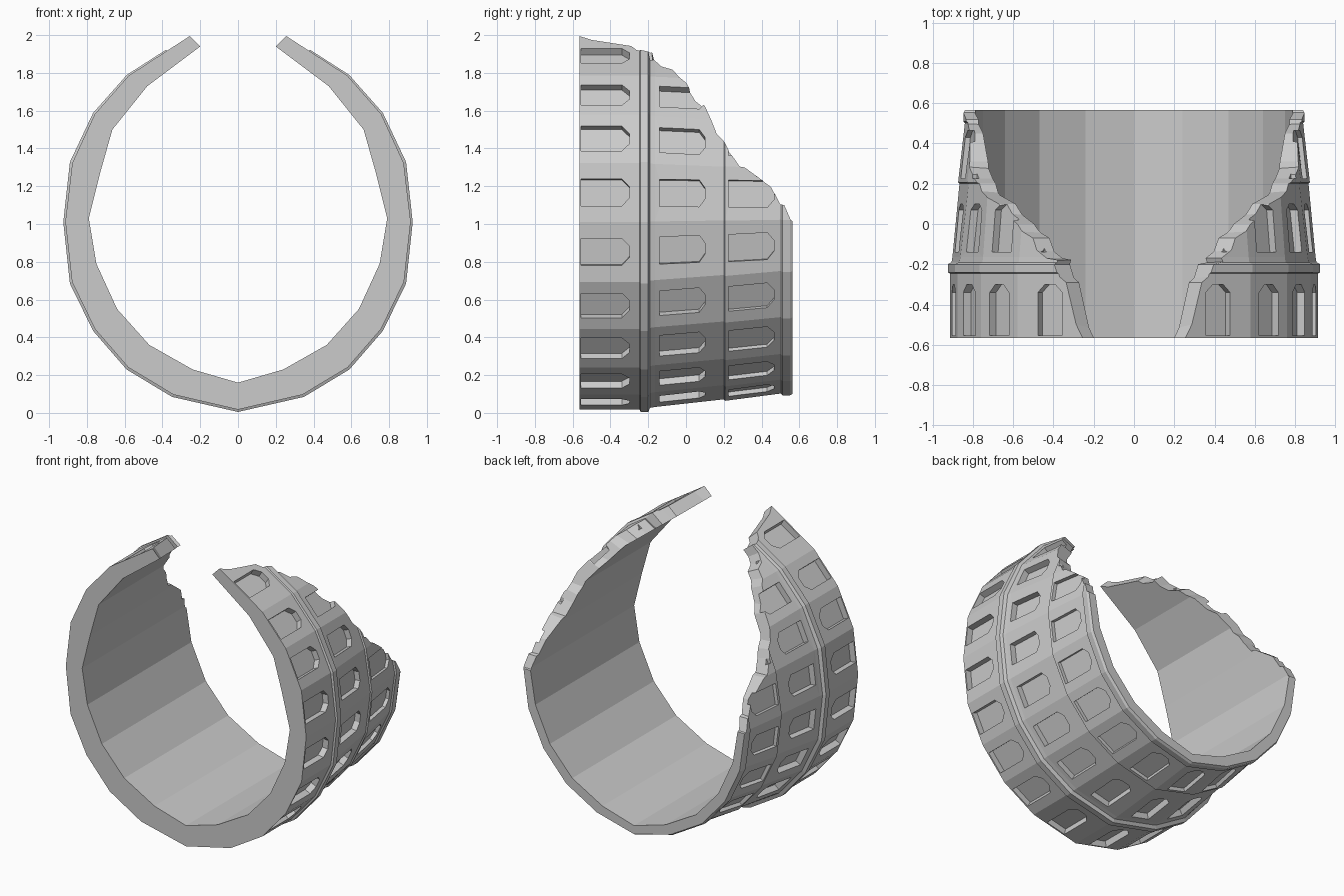
import bpy, bmesh
from mathutils import Vector

if "Cube" in bpy.data.objects:
    bpy.data.objects.remove(bpy.data.objects["Cube"])

stone = bpy.data.materials.new("pale grey stone")
stone.diffuse_color = (0.6, 0.6, 0.6, 1)
stone.use_nodes = True
stone.node_tree.nodes["Principled BSDF"].inputs["Base Color"].default_value = stone.diffuse_color

# Right half of the cuff cross-section (x, z), bottom to top; the last points close the ring
OUTER = [(0, .005), (.35, .085), (.59, .23), (.767, .434), (.89, .685), (.925, 1.01),
         (.89, 1.328), (.767, 1.588), (.588, 1.79), (.26, 2.0), (0, 2.165)]
INNER = [(0, .16), (.24, .23), (.47, .36), (.64, .55), (.75, .79), (.79, 1.03),
         (.73, 1.27), (.665, 1.5), (.48, 1.73), (.2, 1.94), (0, 2.09)]
# Wall thickness along the axis (y, share of full thickness): three tiers, a belt and a rim
TIERS = [(-.565, .92), (-.246, .92), (-.24, 1), (-.2, 1), (-.19, .86), (-.165, .83), (.2, .57),
         (.207, .62), (.502, .37), (.51, .43), (.55, .43), (.565, .38)]
# Broken edge: y, x and z on the outside, slope of the fracture across the wall
BREACH = [(-.6, .252, 2.005, 1), (-.565, .26, 2.0, 1), (-.29, .34, 1.945, .9), (-.2, .38, 1.9, .8),
          (-.17, .4, 1.85, .6), (-.07, .47, 1.8, .5), (0, .55, 1.735, .45), (.1, .66, 1.62, .35),
          (.2, .77, 1.44, .2), (.225, .79, 1.39, .2), (.31, .82, 1.3, .1), (.45, .83, 1.2, .1),
          (.52, .84, 1.1, 0), (.555, .84, 1.02, 0), (.6, .84, 1.0, 0)]


def share_at(y):
    for (y0, s0), (y1, s1) in zip(TIERS, TIERS[1:]):
        if y0 <= y <= y1:
            return s0 + (s1 - s0) * (y - y0) / (y1 - y0)


def wall_point(i, y, s):
    a, b = Vector(INNER[i]), Vector(OUTER[i])
    p = a.lerp(b, s)
    return Vector((p.x, y, p.y))


def finish(name, bm):
    bmesh.ops.recalc_face_normals(bm, faces=bm.faces[:])
    me = bpy.data.meshes.new(name)
    bm.to_mesh(me)
    bm.free()
    me.materials.append(stone)
    ob = bpy.data.objects.new(name, me)
    bpy.context.collection.objects.link(ob)
    return ob


def loft(bm, rings, closed):
    """Skin equal rings of points; either join the ends or cap them."""
    rows = [[bm.verts.new(p) for p in r] for r in rings]
    n = len(rows[0])
    for k in range(len(rows) if closed else len(rows) - 1):
        r, q = rows[k], rows[(k + 1) % len(rows)]
        for j in range(n):
            bm.faces.new((r[j], r[(j + 1) % n], q[(j + 1) % n], q[j]))
    if not closed:
        bm.faces.new(rows[0])
        bm.faces.new(rows[-1])


# Closed tiered ring, one section per corner
def section(i, side):
    pts = [wall_point(i, y, s) for y, s in TIERS]
    pts += [wall_point(i, TIERS[-1][0], 0), wall_point(i, TIERS[0][0], 0)]
    return [Vector((p.x * side, p.y, p.z)) for p in pts]


bm = bmesh.new()
n = len(OUTER)
loft(bm, [section(i, 1) for i in range(n)] + [section(i, -1) for i in range(n - 2, 0, -1)], True)
cuff = finish("arcade_cuff", bm)

# Pointed window cutters: one per panel on each tier (start y, shoulder y, tip y, depth)
bm = bmesh.new()
for y0, y1, y2, depth in [(-.555, -.34, -.3, .042), (-.14, .07, .1, .04), (.225, .43, .465, .024)]:
    for i in range(9):
        for side in (1, -1):
            outline = [(-.072, y0), (.072, y0), (.072, y1), (.03, y2), (-.03, y2), (-.072, y1)]
            floor, lid = [], []
            for w, y in outline:
                a, b = (wall_point(k, y, share_at(y)) for k in (i, i + 1))
                along = (b - a).normalized()
                out = Vector((along.z, 0, -along.x))
                p = (a + b) / 2 + along * w
                for ring, d in ((floor, -depth), (lid, .03)):
                    v = p + out * d
                    ring.append(Vector((v.x * side, v.y, v.z)))
            loft(bm, [floor, lid], False)
windows = finish("window_cutter", bm)

# V-shaped cutter for the opening and the ruined edge
bm = bmesh.new()
rings = []
for y, x, z, m in BREACH:
    low, high = z - m * x, z + m * (1.2 - x)
    rings.append([(0, y, low), (1.2, y, high), (1.2, y, 3), (-1.2, y, 3), (-1.2, y, high)])
loft(bm, rings, False)
bmesh.ops.triangulate(bm, faces=bm.faces[:])
breach = finish("breach_cutter", bm)

for cutter in (windows, breach):
    mod = cuff.modifiers.new(cutter.name, "BOOLEAN")
    mod.operation = "DIFFERENCE"
    mod.solver = "EXACT"
    mod.object = cutter
    bpy.context.view_layer.objects.active = cuff
    bpy.ops.object.modifier_apply(modifier=mod.name)
for cutter in (windows, breach):
    cutter.hide_render = True
    bpy.data.objects.remove(cutter)
